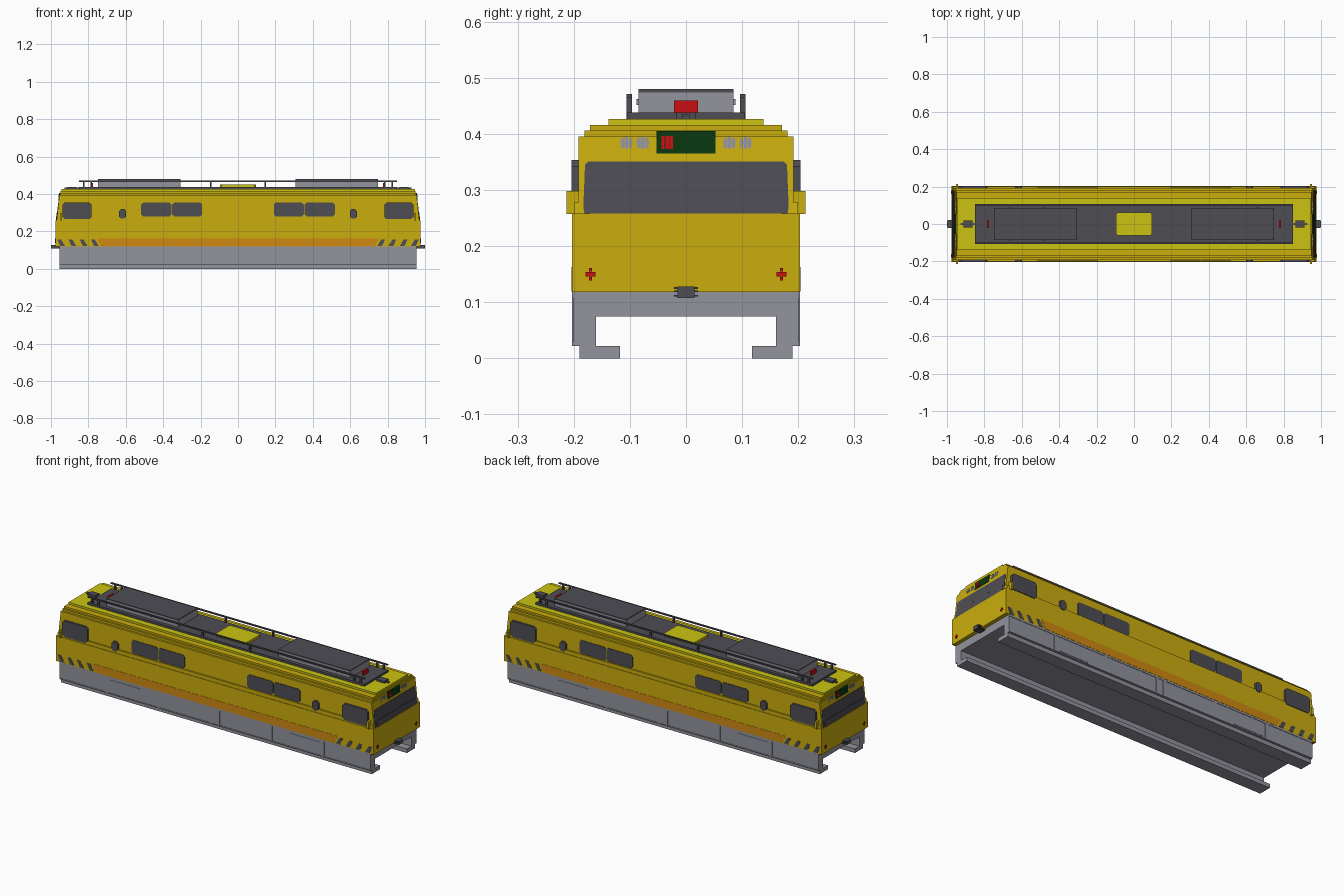
import bpy, bmesh
from mathutils import Vector

cube = bpy.data.objects.get("Cube")
if cube:
    bpy.data.objects.remove(cube, do_unlink=True)


def material(name, rgb):
    lin = [((c / 255 + 0.055) / 1.055) ** 2.4 if c > 10 else c / 255 / 12.92 for c in rgb]
    m = bpy.data.materials.new(name)
    m.use_nodes = True
    m.diffuse_color = (*lin, 1)
    m.node_tree.nodes["Principled BSDF"].inputs["Base Color"].default_value = (*lin, 1)
    return m


YELLOW = material("body yellow", (203, 174, 14))
BRIGHT = material("roof yellow", (203, 196, 18))
ORANGE = material("orange", (207, 137, 18))
DARK = material("dark grey", (78, 77, 84))
GREY = material("light grey", (146, 147, 157))
RED = material("red", (203, 14, 18))
GREEN = material("dark green", (10, 54, 16))


def prism(name, pts, axis, lo, hi, mat, shift=None):
    """Extrude a 2D outline along an axis; shift may move each point afterwards."""
    bm = bmesh.new()
    rings = []
    for d in (lo, hi):
        ring = []
        for a, b in pts:
            co = {"x": (d, a, b), "y": (a, d, b), "z": (a, b, d)}[axis]
            ring.append(bm.verts.new(shift(*co) if shift else co))
        rings.append(ring)
    n = len(pts)
    bm.faces.new(rings[0])
    bm.faces.new(rings[1])
    for i in range(n):
        j = (i + 1) % n
        bm.faces.new((rings[0][i], rings[0][j], rings[1][j], rings[1][i]))
    bmesh.ops.recalc_face_normals(bm, faces=bm.faces)
    me = bpy.data.meshes.new(name)
    bm.to_mesh(me)
    bm.free()
    me.materials.append(mat)
    ob = bpy.data.objects.new(name, me)
    bpy.context.collection.objects.link(ob)
    return ob


def rect(a0, a1, b0, b1, c=0.0):
    """Rectangle outline, with corners cut by c."""
    if not c:
        return [(a0, b0), (a1, b0), (a1, b1), (a0, b1)]
    return [(a0 + c, b0), (a1 - c, b0), (a1, b0 + c), (a1, b1 - c),
            (a1 - c, b1), (a0 + c, b1), (a0, b1 - c), (a0, b0 + c)]


def box(name, x0, x1, y0, y1, z0, z1, mat):
    return prism(name, rect(x0, x1, y0, y1), "z", z0, z1, mat)


# Skirt: one open channel section along the whole length
half = [(0.16, 0.075), (0.16, 0.022), (0.118, 0.022), (0.118, 0),
        (0.19, 0), (0.19, 0.022), (0.201, 0.022), (0.201, 0.118)]
prism("skirt", half + [(-y, z) for y, z in reversed(half)], "x", -0.955, 0.955, GREY)

# Body shell with sloping ends, then the stepped roof
box("lower_body", -0.976, 0.976, -0.203, 0.203, 0.118, 0.258, YELLOW)
prism("waist_band", [(-0.97, 0.258), (0.97, 0.258), (0.967, 0.278), (-0.967, 0.278)],
      "y", -0.2, 0.2, YELLOW)
prism("upper_body", [(-0.97, 0.258), (0.97, 0.258), (0.955, 0.395), (-0.955, 0.395)],
      "y", -0.192, 0.192, YELLOW)
box("roof_step_low", -0.952, 0.952, -0.181, 0.181, 0.395, 0.406, YELLOW)
box("roof_step_mid", -0.949, 0.949, -0.171, 0.171, 0.406, 0.416, YELLOW)
box("roof_top", -0.945, 0.945, -0.138, 0.138, 0.416, 0.427, BRIGHT)

# Roof equipment
box("roof_deck", -0.85, 0.85, -0.105, 0.105, 0.427, 0.438, DARK)
prism("roof_hatch", rect(-0.095, 0.095, -0.062, 0.062, 0.008), "z", 0.438, 0.451, BRIGHT)
for s in (-1, 1):
    x0, x1 = sorted((s * 0.308, s * 0.748))
    box("roof_unit", x0, x1, -0.085, 0.085, 0.438, 0.474, GREY)
    box("roof_unit_lid", x0, x1, -0.085, 0.085, 0.474, 0.48, DARK)
    for x in (0.48, 0.66):
        box("roof_unit_latch", s * x - 0.008, s * x + 0.008, -0.088, 0.088, 0.452, 0.462, GREY)
    x0, x1 = sorted((s * 0.776, s * 0.786))
    box("roof_beacon", x0, x1, -0.021, 0.021, 0.438, 0.46, RED)
    x0, x1 = sorted((s * 0.864, s * 0.912))
    box("roof_horn", x0, x1, -0.018, 0.018, 0.427, 0.438, DARK)
    x0, x1 = sorted((s * 0.85, s * 0.928))
    box("horn_stem", x0, x1, -0.006, 0.006, 0.427, 0.435, DARK)
    # Rail along each edge of the deck
    y0, y1 = sorted((s * 0.096, s * 0.106))
    box("roof_rail", -0.85, 0.85, y0, y1, 0.465, 0.471, DARK)
    for x in (-0.825, -0.785, -0.145, 0.145, 0.785, 0.825):
        box("rail_post", x - 0.004, x + 0.004, y0, y1, 0.427, 0.466, DARK)


def side_plate(name, pts, s, y0, y1, mat):
    prism(name, pts, "y", s * y0, s * y1, mat)


# Long sides
for s in (-1, 1):
    for e in (-1, 1):
        def span(a, b):
            return sorted((e * a, e * b))

        side_plate("cab_window", rect(*span(0.783, 0.938), 0.265, 0.354, 0.012),
                   s, 0.19, 0.204, DARK)
        for a, b in ((0.192, 0.352), (0.356, 0.518)):
            side_plate("saloon_window", rect(*span(a, b), 0.28, 0.354, 0.01),
                       s, 0.19, 0.195, DARK)
        side_plate("door_window", rect(*span(0.598, 0.635), 0.268, 0.32, 0.01),
                   s, 0.19, 0.204, DARK)
        # Hazard stripes lean towards the middle at the bottom
        for i in range(4):
            t = 0.966 - 0.06 * i
            side_plate("hazard_stripe", [(e * t, 0.157), (e * (t - 0.02), 0.157),
                                         (e * (t - 0.042), 0.121), (e * (t - 0.016), 0.121)],
                       s, 0.2, 0.2045, DARK)
        # Mirror
        side_plate("mirror", rect(*span(0.94, 0.952), 0.257, 0.298), s, 0.19, 0.213, YELLOW)
        # Skirt ribs and access panel frames
        for x in (0.022, 0.345, 0.665):
            side_plate("skirt_rib", rect(*span(x - 0.007, x + 0.007), 0.026, 0.108),
                       s, 0.19, 0.203, GREY)
        side_plate("access_panel", rect(*span(0.457, 0.642), 0.03, 0.1),
                   s, 0.19, 0.203, GREY)
    side_plate("orange_band", [(-0.755, 0.163), (0.755, 0.163), (0.73, 0.119), (-0.73, 0.119)],
               s, 0.2, 0.2042, ORANGE)
    side_plate("skirt_top_trim", rect(-0.955, 0.955, 0.108, 0.118), s, 0.19, 0.203, GREY)
    side_plate("skirt_bottom_trim", rect(-0.955, 0.955, 0.022, 0.028), s, 0.19, 0.203, GREY)


def end_plate(name, pts, s, lift, mat):
    """Thin plate on the sloping upper end, turned half round for the other end."""
    def place(x, y, z):
        return Vector((s * (x + 0.97 - (z - 0.258) * 0.1095), s * y, z))
    prism(name, pts, "x", -0.004, lift, mat, place)


# Both ends
for s in (-1, 1):
    end_plate("windscreen", [(-0.181, 0.258), (0.181, 0.258), (0.183, 0.27), (0.18, 0.345),
                             (0.174, 0.351), (-0.174, 0.351), (-0.18, 0.345), (-0.183, 0.27)],
              s, 0.002, DARK)
    end_plate("wiper_panel", rect(-0.17, 0.17, 0.258, 0.29), s, 0.004, DARK)
    for y in (-0.058, 0.058):
        end_plate("wiper_mount", rect(y - 0.005, y + 0.005, 0.29, 0.298), s, 0.004, DARK)
    end_plate("indicator_board", rect(-0.053, 0.053, 0.365, 0.405), s, 0.002, GREEN)
    for i in range(3):
        y = -0.044 + i * 0.0075
        end_plate("indicator_bar", rect(y, y + 0.006, 0.373, 0.396), s, 0.0035, RED)
    # Headlight clusters
    for y in (-0.106, -0.077, 0.077, 0.106):
        for dy, w, h in ((0, 0.003, 0.011), (-0.007, 0.003, 0.009), (0.007, 0.003, 0.009),
                         (0, 0.011, 0.0025)):
            end_plate("headlight", rect(y + dy - w, y + dy + w, 0.384 - h, 0.384 + h)
                      if w < 0.01 else rect(y - w, y + w, 0.384 - h, 0.384 + h),
                      s, 0.002 if w < 0.01 else 0.0025, GREY)
    # Tail lights
    x0, x1 = sorted((s * 0.97, s * 0.979))
    for y in (-0.17, 0.17):
        box("tail_light", x0, x1, y - 0.009, y + 0.009, 0.146, 0.154, RED)
        for z in (0.142, 0.158):
            box("tail_light_dot", x0, x1, y - 0.0025, y + 0.0025, z - 0.003, z + 0.003, RED)
    # Coupler
    x0, x1 = sorted((s * 0.95, s * 1.0))
    box("coupler", x0, x1, -0.015, 0.015, 0.108, 0.128, DARK)
    x0, x1 = sorted((s * 0.95, s * 0.996))
    for z in (0.11, 0.118, 0.124):
        box("coupler_fin", x0, x1, -0.021, 0.021, z, z + 0.003, DARK)
